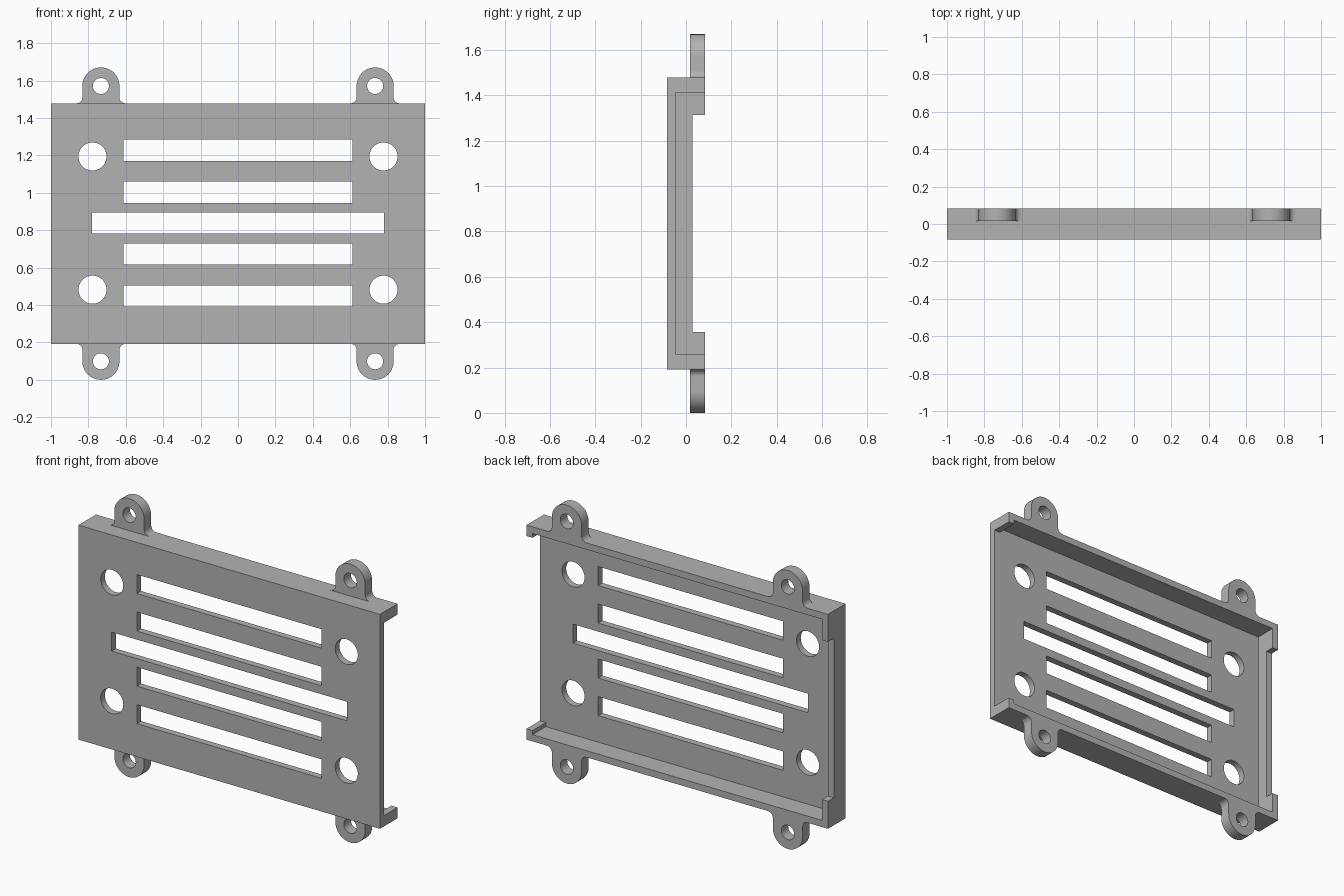
import bpy
from math import pi, sin, cos

if "Cube" in bpy.data.objects:
    bpy.data.objects.remove(bpy.data.objects["Cube"], do_unlink=True)

grey = bpy.data.materials.new("plain_grey")
grey.use_nodes = True
COLOUR = (0.45, 0.45, 0.45, 1)
grey.diffuse_color = COLOUR
grey.node_tree.nodes["Principled BSDF"].inputs["Base Color"].default_value = COLOUR

# Main dimensions
MID = 0.835                     # height of the centre line
HALF = 0.643                    # half height of the tray
FRONT, FLOOR, BACK = -0.083, -0.043, 0.083
WALL = 0.04
LIP = 0.065


def arc(cx, cz, r, a0, a1, n=24):
    """Points along an arc, angles in units of pi."""
    return [(cx + r * cos(pi * (a0 + (a1 - a0) * i / n)),
             cz + r * sin(pi * (a0 + (a1 - a0) * i / n))) for i in range(n + 1)]


def circle(cx, cz, r, n=48):
    return arc(cx, cz, r, 0, 2, n)[:-1]


def rect(x0, x1, z0, z1):
    return [(x0, z0), (x1, z0), (x1, z1), (x0, z1)]


def slab(name, loops, start, end, sideways=False):
    """Flat outline with holes, thickened along y (or along x when sideways)."""
    curve = bpy.data.curves.new(name, "CURVE")
    curve.dimensions = "2D"
    curve.fill_mode = "BOTH"
    curve.extrude = abs(end - start) / 2
    for pts in loops:
        spline = curve.splines.new("POLY")
        spline.points.add(len(pts) - 1)
        for p, (u, v) in zip(spline.points, pts):
            p.co = (u, v, 0, 1)
        spline.use_cyclic_u = True
    helper = bpy.data.objects.new(name + "_outline", curve)
    bpy.context.collection.objects.link(helper)
    graph = bpy.context.evaluated_depsgraph_get()
    mesh = bpy.data.meshes.new_from_object(helper.evaluated_get(graph))
    bpy.data.objects.remove(helper, do_unlink=True)

    obj = bpy.data.objects.new(name, mesh)
    bpy.context.collection.objects.link(obj)
    mid = (start + end) / 2
    obj.rotation_euler = (pi / 2, 0, pi / 2 if sideways else 0)
    obj.location = (mid, 0, 0) if sideways else (0, mid, 0)
    mesh.materials.clear()
    mesh.materials.append(grey)

    # Weld the caps to the rim and shade the round parts
    bpy.ops.object.select_all(action="DESELECT")
    obj.select_set(True)
    bpy.context.view_layer.objects.active = obj
    bpy.ops.object.mode_set(mode="EDIT")
    bpy.ops.mesh.select_all(action="SELECT")
    bpy.ops.mesh.remove_doubles(threshold=0.0001)
    bpy.ops.mesh.normals_make_consistent(inside=False)
    bpy.ops.object.mode_set(mode="OBJECT")
    bpy.ops.object.shade_smooth_by_angle(angle=pi / 6)
    return obj


# Front panel with vent slots and four round holes
panel = [rect(-1, 1, MID - HALF, MID + HALF)]
for dz, half_width in ((-0.39, 0.613), (-0.165, 0.613), (0, 0.78),
                       (0.165, 0.613), (0.39, 0.613)):
    z = MID + 0.003 + dz
    panel.append(rect(-half_width, half_width, z - 0.057, z + 0.057))
for sx in (-1, 1):
    for sz in (-1, 1):
        panel.append(circle(sx * 0.778, MID + 0.003 + sz * 0.356, 0.075))
slab("front_panel", panel, FRONT, FLOOR)

# Closed end wall, lowered along its middle
NOTCH_Y, NOTCH_Z = 0.028, 0.478
slab("end_wall", [[
    (FLOOR, MID - HALF), (BACK, MID - HALF), (BACK, MID - NOTCH_Z),
    (NOTCH_Y, MID - NOTCH_Z), (NOTCH_Y, MID + NOTCH_Z), (BACK, MID + NOTCH_Z),
    (BACK, MID + HALF), (FLOOR, MID + HALF)]], -1, -1 + WALL, sideways=True)

for label, s in (("upper", 1), ("lower", -1)):
    # Long rail with a small lip at the open end
    edge = MID + s * HALF
    inner, lip = edge - s * WALL, edge - s * LIP
    slab(label + "_rail", [[
        (-1 + WALL, edge), (1, edge), (1, lip), (1 - WALL, lip),
        (1 - WALL, inner), (-1 + WALL, inner)]], FLOOR, BACK)

    # Rounded mounting ears with flared feet
    for side, cx in (("left", 0.733), ("right", -0.733)):
        r, foot, fillet = 0.099, -0.093, 0.032
        shape = arc(r + fillet, foot + fillet, fillet, 1.5, 1, 8)
        shape += arc(0, 0, r, 0, 1, 32)
        shape += arc(-r - fillet, foot + fillet, fillet, 0, -0.5, 8)
        cz = edge - s * foot
        outline = [(cx + u, cz + s * v) for u, v in shape]
        slab(f"{label}_{side}_ear", [outline, circle(cx, cz, 0.043, 32)], 0.017, BACK)
